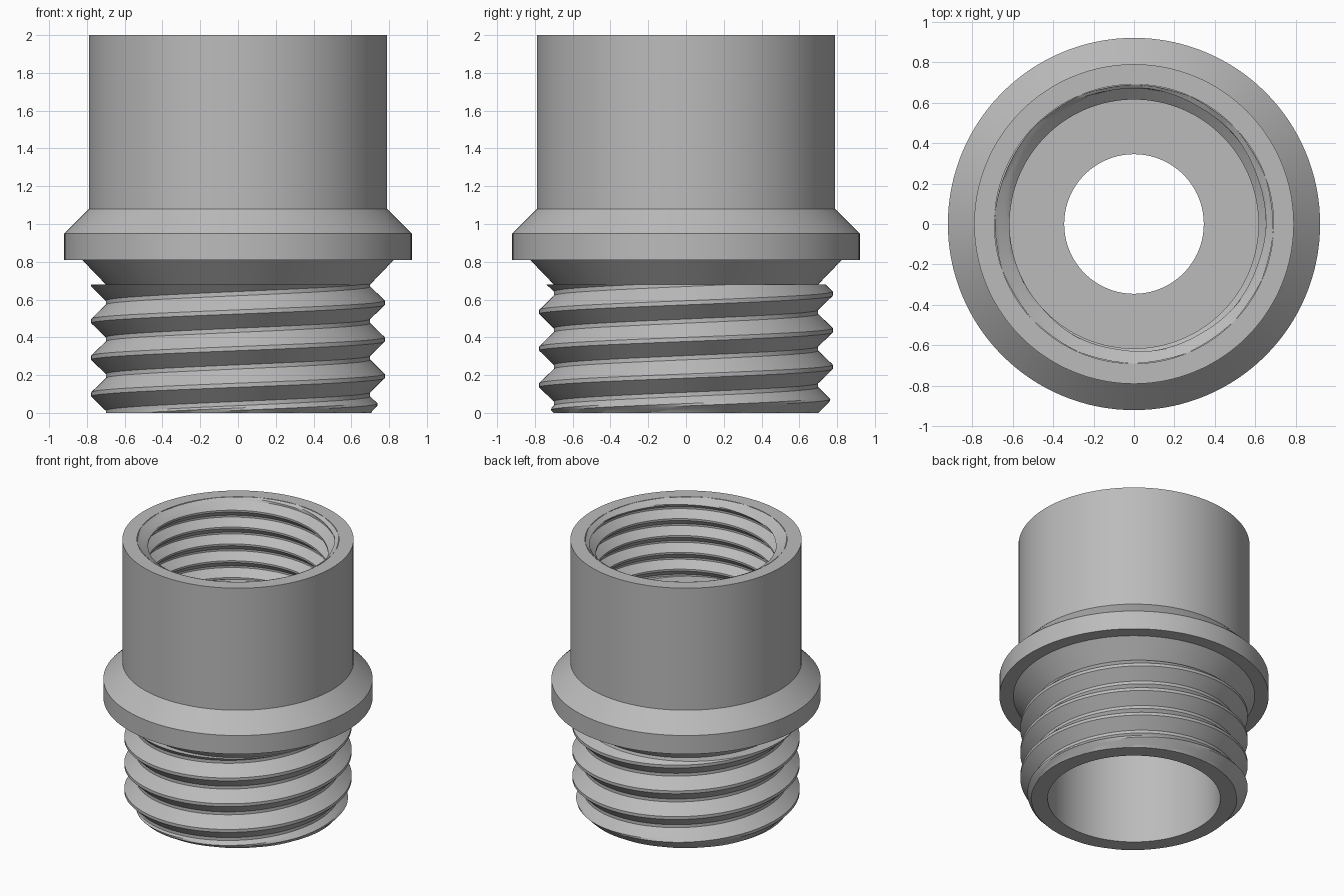
import bpy, bmesh, math

cube = bpy.data.objects.get("Cube")
if cube:
    bpy.data.objects.remove(cube, do_unlink=True)

SEG = 128
TAU = 2 * math.pi

grey = bpy.data.materials.new("plain grey")
grey.use_nodes = True
colour = (0.5, 0.5, 0.5, 1)
grey.diffuse_color = colour
grey.node_tree.nodes["Principled BSDF"].inputs["Base Color"].default_value = colour


def finish(bm, name):
    """Turn a bmesh into a shaded object."""
    mesh = bpy.data.meshes.new(name)
    bm.to_mesh(mesh)
    bm.free()
    obj = bpy.data.objects.new(name, mesh)
    bpy.context.collection.objects.link(obj)
    mesh.materials.append(grey)
    bpy.ops.object.select_all(action='DESELECT')
    obj.select_set(True)
    bpy.context.view_layer.objects.active = obj
    bpy.ops.object.shade_smooth_by_angle(angle=math.radians(25))


def skin(bm, columns):
    """Join neighbouring columns of points with quads and weld the seams."""
    cols = [[bm.verts.new(p) for p in col] for col in columns]
    for a, b in zip(cols, cols[1:]):
        for j in range(len(a) - 1):
            bm.faces.new((a[j], b[j], b[j + 1], a[j + 1]))
    bmesh.ops.remove_doubles(bm, verts=bm.verts, dist=1e-5)


def lathe(name, profile):
    bm = bmesh.new()
    skin(bm, [[(r * math.cos(TAU * i / SEG), r * math.sin(TAU * i / SEG), z)
               for r, z in profile] for i in range(SEG + 1)])
    finish(bm, name)


def thread(name, pitch, root, crest, flat, phase, low, high, limit, caps, outward):
    """Right-handed helical thread cut off at low and high, with flat end caps."""
    half = pitch / 2
    corners = [(-half, root), (-half + flat / 2, root), (-flat / 2, crest),
               (flat / 2, crest), (half - flat / 2, root), (half, root)]
    profile = []
    for (z0, r0), (z1, r1) in zip(corners, corners[1:]):
        steps = 1 if r0 == r1 else 6
        profile += [(z0 + (z1 - z0) * k / steps, r0 + (r1 - r0) * k / steps)
                    for k in range(steps)]
    profile.append(corners[-1])

    first = math.floor((low - phase) / pitch) - 2
    last = math.ceil((high - phase) / pitch) + 2
    columns = []
    for i in range(first * SEG, last * SEG + 1):
        a = TAU * i / SEG
        col = []
        for dz, r in profile:
            z = phase + pitch * i / SEG + dz
            r = limit(r, z)
            col.append((r * math.cos(a), r * math.sin(a), z))
        columns.append(col)
    bm = bmesh.new()
    skin(bm, columns)

    # Trim the ends square and close them to the given radii
    for z, side in ((low, -1), (high, 1)):
        bmesh.ops.bisect_plane(bm, geom=bm.verts[:] + bm.edges[:] + bm.faces[:],
                               dist=1e-6, plane_co=(0, 0, z),
                               plane_no=(0, 0, side), clear_outer=True)
    for z, radius in caps:
        rim = [e for e in bm.edges if e.is_boundary
               and all(abs(v.co.z - z) < 1e-4 for v in e.verts)]
        new = bmesh.ops.extrude_edge_only(bm, edges=rim)["geom"]
        for v in new:
            if isinstance(v, bmesh.types.BMVert):
                s = radius / math.hypot(v.co.x, v.co.y)
                v.co.x *= s
                v.co.y *= s
    bmesh.ops.recalc_face_normals(bm, faces=bm.faces)
    facing = sum(f.normal.dot(f.calc_center_median() * f.calc_area()) -
                 f.normal.z * f.calc_center_median().z * f.calc_area() for f in bm.faces)
    if (facing > 0) != outward:
        bmesh.ops.reverse_faces(bm, faces=bm.faces)
    finish(bm, name)


# Socket wall, collar and the cone beneath it
lathe("socket_and_collar", [(0.70, 0.68), (0.825, 0.81), (0.92, 0.81), (0.92, 0.95),
                            (0.79, 1.08), (0.79, 2), (0.69, 2)])

# Passage: narrow hole under the socket floor widening to the lower bore
lathe("inner_bore", [(0.345, 1.41), (0.345, 1.33), (0.59, 1.08), (0.59, 0)])

# Outer thread with a chamfered start
thread("outer_thread", 0.194, 0.70, 0.777, 0.022, 0.195, 0, 0.68,
       lambda r, z: min(r, 0.70 + max(z, 0)),
       [(0, 0.59), (0.68, 0.70)], True)

# Inner thread with a countersunk mouth and the socket floor
thread("inner_thread", 0.127, 0.615, 0.67, 0.014, 1.945, 1.41, 2,
       lambda r, z: max(r, 0.69 - max(2 - z, 0) * 1.6),
       [(1.41, 0.345)], False)
